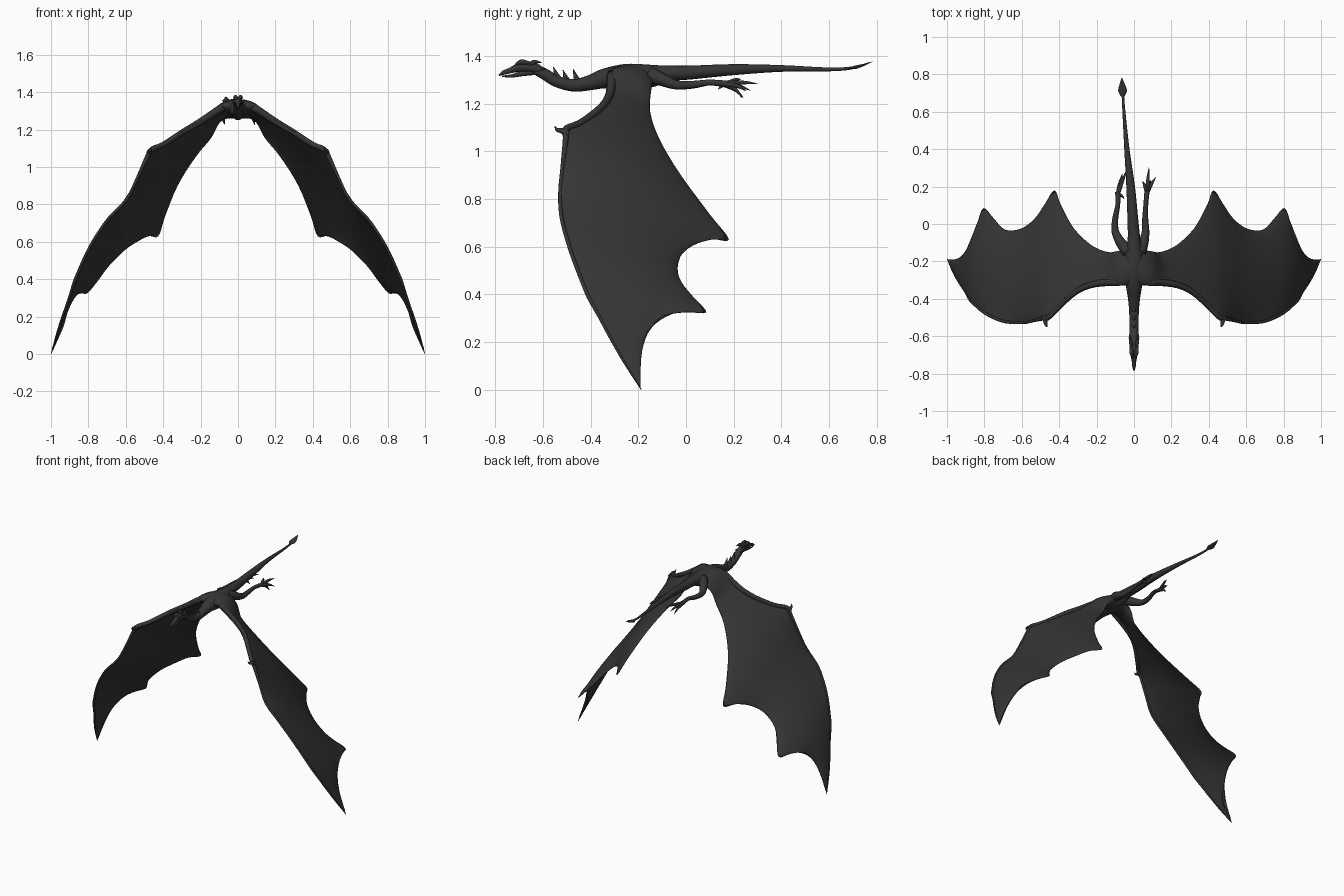
import bpy, bmesh, math
from mathutils import Vector

skin = bpy.data.materials.new("charcoal_hide")
skin.diffuse_color = (0.036, 0.036, 0.036, 1)


def spline(keys, steps):
    """Smooth curve through key tuples of any length."""
    ks = [keys[0]] + list(keys) + [keys[-1]]
    out = []
    for i in range(1, len(ks) - 2):
        for s in range(steps):
            t = s / steps
            out.append([0.5 * (2 * b + (c - a) * t + (2 * a - 5 * b + 4 * c - d) * t * t
                               + (3 * b - a - 3 * c + d) * t ** 3)
                        for a, b, c, d in zip(*ks[i - 1:i + 3])])
    return out + [list(keys[-1])]


def loft(name, rings, mirror=False, caps=True):
    """Skin closed rings of points into a smooth object."""
    bm = bmesh.new()
    vs = [[bm.verts.new(p) for p in r] for r in rings]
    n = len(vs[0])
    for a, b in zip(vs, vs[1:]):
        for i in range(n):
            bm.faces.new((a[i], a[(i + 1) % n], b[(i + 1) % n], b[i]))
    if caps:
        bm.faces.new(vs[0])
        bm.faces.new(vs[-1])
    bmesh.ops.remove_doubles(bm, verts=bm.verts, dist=0.0002)
    bmesh.ops.recalc_face_normals(bm, faces=bm.faces)
    me = bpy.data.meshes.new(name)
    bm.to_mesh(me)
    bm.free()
    me.materials.append(skin)
    for p in me.polygons:
        p.use_smooth = True
    ob = bpy.data.objects.new(name, me)
    bpy.context.collection.objects.link(ob)
    if mirror:
        ob.modifiers.new("mirror", 'MIRROR')
    return ob


def tube(name, keys, ref=(1, 0, 0), flat=1.0, sides=12, steps=5, mirror=False):
    """Tapered tube through (x, y, z, radius) keys."""
    pts = spline(keys, steps)
    rings = []
    for i, p in enumerate(pts):
        c = Vector(p[:3])
        t = (Vector(pts[min(i + 1, len(pts) - 1)][:3]) - Vector(pts[max(i - 1, 0)][:3])).normalized()
        u = Vector(ref)
        u = (u - t * u.dot(t)).normalized()
        w = t.cross(u)
        r = max(p[3], 0.001)
        rings.append([c + u * r * math.cos(a) + w * r * flat * math.sin(a)
                      for a in (2 * math.pi * k / sides for k in range(sides))])
    return loft(name, rings, mirror)


# Wings: leading and trailing edges, lofted with a cambered section
lead = [(0, -.33, 1.31), (.08, -.33, 1.33), (.2, -.335, 1.25), (.3, -.37, 1.19), (.4, -.455, 1.125),
        (.46, -.515, 1.1), (.485, -.515, 1.06), (.54, -.525, .94), (.595, -.535, .83), (.69, -.53, .73),
        (.76, -.505, .63), (.81, -.475, .54), (.85, -.44, .45), (.875, -.415, .39), (.9, -.37, .31),
        (.93, -.325, .225), (.965, -.265, .12), (.998, -.19, .003)]
trail = [(0, -.13, 1.31), (.09, -.145, 1.26), (.14, -.15, 1.16), (.225, -.115, 1.055), (.32, -.025, .905),
         (.39, .1, .735), (.425, .18, .63), (.475, .11, .63), (.53, .03, .605), (.605, -.025, .555),
         (.69, -.03, .47), (.75, .03, .39), (.805, .085, .325), (.84, 0, .325), (.88, -.1, .31),
         (.91, -.17, .23), (.935, -.205, .14), (.998, -.19, .003)]
L = [Vector(p) for p in spline(lead, 4)]
T = [Vector(p) for p in spline(trail, 4)]
M = [(a + b) / 2 for a, b in zip(L, T)]
COLS = 24
V = [(1 - math.cos(2 * math.pi * k / COLS)) / 2 for k in range(COLS)]
sheet, thick = [], []
for i, (a, b) in enumerate(zip(L, T)):
    span = M[min(i + 2, len(M) - 1)] - M[max(i - 2, 0)]
    chord = b - a
    n = span.cross(chord).normalized() if i else Vector((0, 0, 1))
    h = max(.005, .055 * math.exp(-(abs(a.x) / .12) ** 1.5)) if chord.length > .01 else 0
    camber = .05 * chord.length * min(1, a.x / .3)
    sheet.append([a + chord * v + n * camber * 4 * v * (1 - v) for v in V])
    thick.append([n * h * math.sin(2 * math.pi * k / COLS) for k in range(COLS)])
# Relax the membrane along the span, keeping its edges in place
for _ in range(60):
    sheet = [row if i < 8 or i == len(sheet) - 1 else
             [p.lerp((sheet[i - 1][k] + sheet[i + 1][k]) / 2, .5 * min(1, 6 * V[k] * (1 - V[k])))
              for k, p in enumerate(row)] for i, row in enumerate(sheet)]
loft("wings", [[p + t for p, t in zip(r, th)] for r, th in zip(sheet, thick)], mirror=True, caps=False)

# Arm bones along the leading edge, wrist claws
arm_r = [.02, .022, .018, .016, .015, .014, .012] + [.008] * 7 + [.007, .006, .005, .002]
tube("wing_arms", [(x, y + r * .9, z - r * .4, r) for (x, y, z), r in zip(lead, arm_r)][1:],
     ref=(0, 1, 0), sides=8, steps=3, mirror=True)
tube("wrist_claws", [(.475, -.495, 1.07, .016), (.474, -.52, 1.086, .012), (.47, -.54, 1.09, .008),
                     (.464, -.55, 1.105, .001)], sides=8, mirror=True)

# Neck, torso and tail in one sweep
tube("body", [(0, -.63, 1.343, .022), (0, -.59, 1.322, .024), (0, -.54, 1.292, .024), (0, -.47, 1.276, .026),
              (0, -.4, 1.288, .032), (0, -.34, 1.305, .042), (0, -.25, 1.311, .055), (0, -.15, 1.315, .048),
              (0, -.08, 1.326, .034), (-.006, .02, 1.33, .029), (-.018, .2, 1.342, .023),
              (-.038, .4, 1.347, .014), (-.054, .6, 1.343, .008), (-.06, .7, 1.35, .006),
              (-.064, .77, 1.372, .002)], sides=16)
tube("tail_blade", [(-.059, .675, 1.347, .005), (-.061, .71, 1.352, .023), (-.063, .745, 1.362, .015),
                    (-.065, .782, 1.376, .001)], flat=.3)

# Head: skull with beaked snout, lower jaw, brow and horns
tube("skull", [(0, -.784, 1.318, .003), (0, -.765, 1.329, .009), (0, -.735, 1.339, .012),
               (0, -.7, 1.351, .019), (0, -.66, 1.352, .023), (0, -.62, 1.343, .02), (0, -.6, 1.33, .012)])
tube("lower_jaw", [(0, -.772, 1.314, .003), (0, -.73, 1.316, .007), (0, -.69, 1.325, .011),
                   (0, -.64, 1.335, .016)])
tube("brows", [(.008, -.715, 1.362, .004), (.013, -.69, 1.374, .011), (.016, -.665, 1.371, .008),
               (.019, -.64, 1.37, .002)], sides=8, mirror=True)
tube("horns", [(.012, -.655, 1.362, .01), (.017, -.635, 1.374, .009), (.02, -.605, 1.372, .001)],
     sides=8, mirror=True)
tube("cheek_spikes", [(.012, -.64, 1.34, .01), (.022, -.615, 1.342, .006), (.026, -.59, 1.345, .001)],
     sides=6, mirror=True)

# Spines along the back of the neck
for i, (y, z, s) in enumerate([(-.548, 1.308, .046), (-.508, 1.295, .046), (-.465, 1.295, .05)]):
    tube("neck_spine_%d" % i, [(0, y + .014, z - .01, .016), (0, y + .002, z + s * .4, .009),
                               (0, y - .008, z + s, .001)], sides=8)


# Hind legs trailing behind the body, each with splayed claws
def leg(side, keys, toes):
    tube(side + "_leg", keys, sides=10)
    x, y, z, r = keys[-1]
    for i, (dx, dy, dz) in enumerate(toes):
        tube("%s_claw_%d" % (side, i), [(x, y - .015, z, .011), (x + dx * .5, y + dy * .5, z + dz * .5 + .006, .009),
                                        (x + dx, y + dy, z + dz, .001)], sides=6)


leg("left", [(-.03, -.15, 1.32, .035), (-.07, -.1, 1.3, .028), (-.1, -.04, 1.278, .02), (-.1, .03, 1.278, .016),
             (-.087, .1, 1.288, .013), (-.087, .17, 1.28, .014)],
    [(.05, .12, .005), (.025, .1, -.025), (.035, -.035, -.02), (.015, .07, -.055)])
leg("right", [(.03, -.15, 1.32, .035), (.05, -.1, 1.3, .028), (.062, -.04, 1.278, .02), (.06, .03, 1.28, .016),
              (.063, .1, 1.288, .013), (.07, .18, 1.282, .014)],
    [(.01, .122, 0), (.048, .072, -.03), (-.025, .05, .02), (.02, .055, -.058)])
